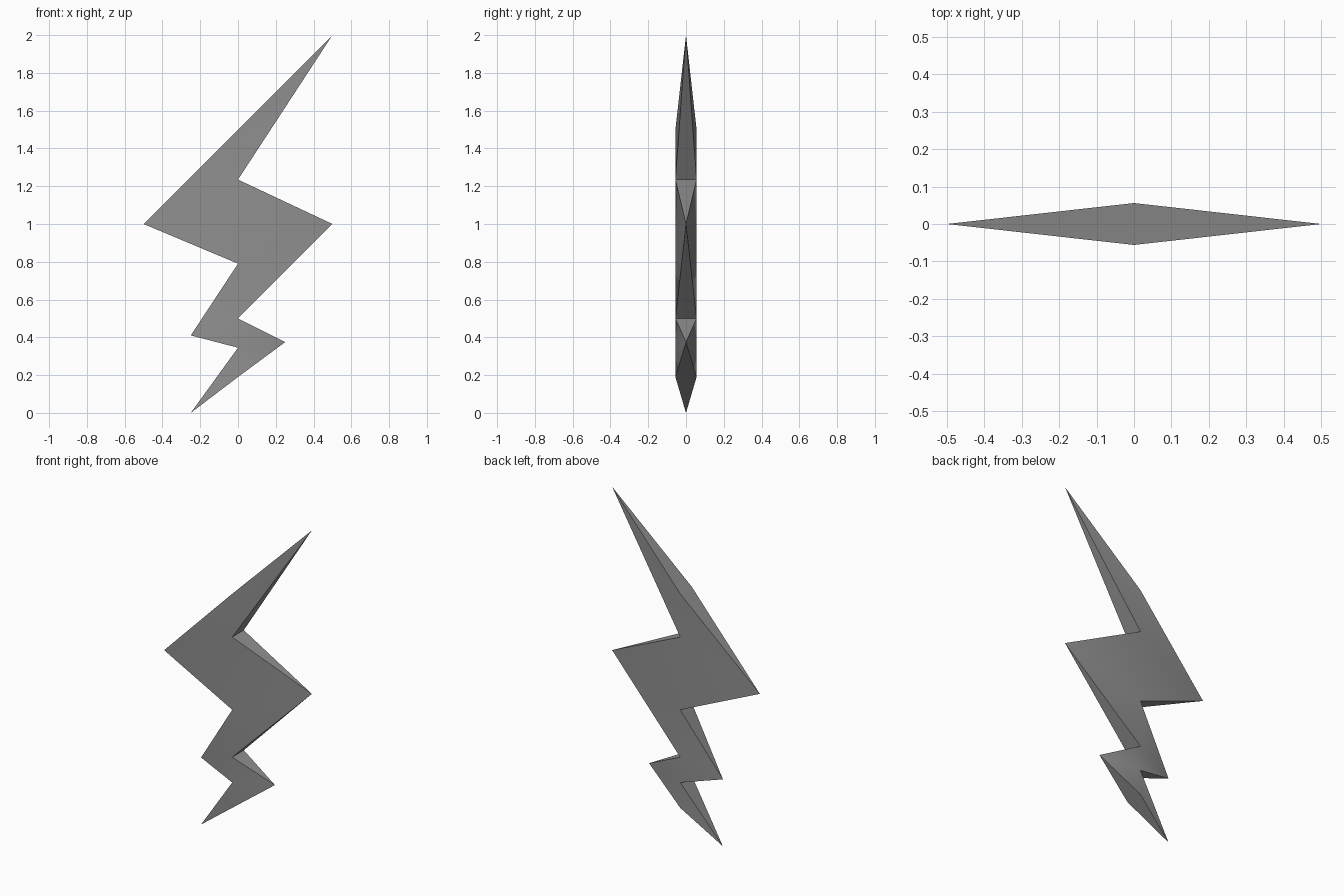
import bpy
import bmesh
import math

cube = bpy.data.objects.get("Cube")
if cube:
    bpy.data.objects.remove(cube, do_unlink=True)

# One flat grey for the whole bolt
grey = bpy.data.materials.new("mid_grey")
grey.use_nodes = True
colour = (0.28, 0.28, 0.28, 1)
grey.diffuse_color = colour
grey.node_tree.nodes["Principled BSDF"].inputs["Base Color"].default_value = colour

# Heights of the thick spine at x = 0, and its half thickness
spine = [1.5, 1.235, 0.79, 0.5, 0.345, 0.19]
half = 0.056

# Each spike: sharp tip (x, z), then the first and last spine level it spans
spikes = [
    (0.5, 2.0, 0, 1),
    (-0.5, 1.0, 0, 2),
    (0.5, 1.0, 1, 3),
    (-0.25, 0.41, 2, 4),
    (0.25, 0.375, 3, 5),
    (-0.25, 0.0, 4, 5),
]

bm = bmesh.new()
front = [bm.verts.new((0, -half, z)) for z in spine]
back = [bm.verts.new((0, half, z)) for z in spine]

# Taper every spike from the spine to its tip
for x, z, first, last in spikes:
    tip = bm.verts.new((x, 0, z))
    bm.faces.new([tip] + front[first:last + 1])
    bm.faces.new([tip] + back[first:last + 1])
    for level in (first, last):
        bm.faces.new((tip, front[level], back[level]))

bmesh.ops.recalc_face_normals(bm, faces=bm.faces[:])
mesh = bpy.data.meshes.new("lightning_bolt")
bm.to_mesh(mesh)
bm.free()
mesh.materials.append(grey)

bolt = bpy.data.objects.new("lightning_bolt", mesh)
bpy.context.collection.objects.link(bolt)

# Soften the shallow spine ridge, keep the outline edges sharp
bpy.ops.object.select_all(action="DESELECT")
bolt.select_set(True)
bpy.context.view_layer.objects.active = bolt
bpy.ops.object.shade_smooth_by_angle(angle=math.radians(30))
